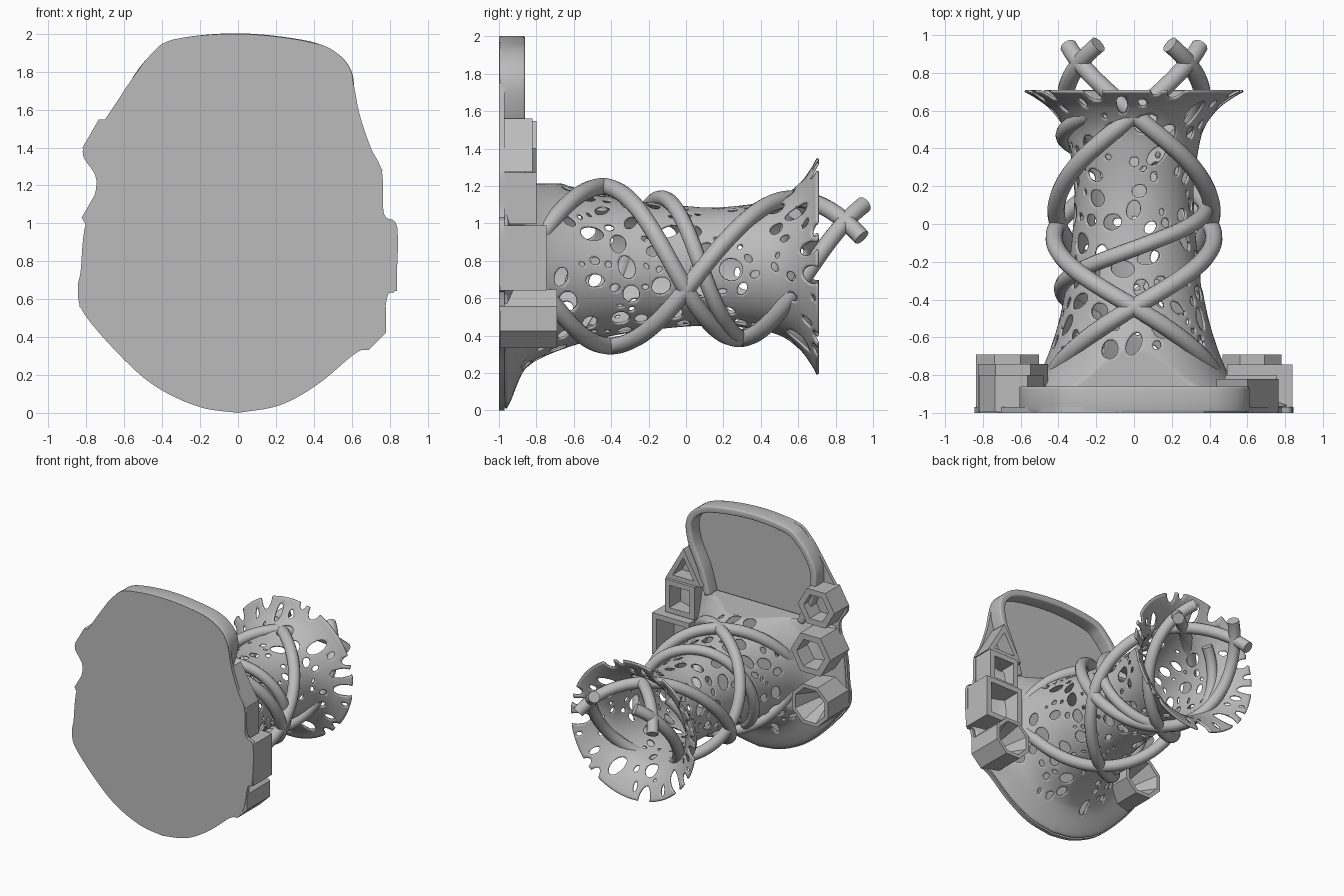
import bpy, bmesh, math, random
from math import sin, cos, pi, radians

cube = bpy.data.objects.get("Cube")
if cube:
    bpy.data.objects.remove(cube)
random.seed(7)

grey = bpy.data.materials.new("plain grey")
grey.use_nodes = True
tone = (0.5, 0.5, 0.5, 1)
grey.diffuse_color = tone
grey.node_tree.nodes["Principled BSDF"].inputs["Base Color"].default_value = tone

AXIS_Z = 0.77
BACK, FLOOR, MOUTH = -1.0, -0.97, 0.71


def add_object(name, data):
    obj = bpy.data.objects.new(name, data)
    bpy.context.collection.objects.link(obj)
    data.materials.append(grey)
    return obj


def smooth(obj, angle=35):
    bpy.ops.object.select_all(action='DESELECT')
    obj.select_set(True)
    bpy.context.view_layer.objects.active = obj
    bpy.ops.object.shade_smooth_by_angle(angle=radians(angle))


def mesh_from(bm, name):
    bmesh.ops.recalc_face_normals(bm, faces=bm.faces)
    me = bpy.data.meshes.new(name)
    bm.to_mesh(me)
    bm.free()
    return add_object(name, me)


def ease(keys, t):
    """Smooth curve through (position, value) keys."""
    k = 0
    while k < len(keys) - 2 and t > keys[k + 1][0]:
        k += 1

    def slope(i):
        a, b = keys[max(i - 1, 0)], keys[min(i + 1, len(keys) - 1)]
        return (b[1] - a[1]) / (b[0] - a[0])
    (x0, y0), (x1, y1) = keys[k], keys[k + 1]
    h = x1 - x0
    s = min(max((t - x0) / h, 0), 1)
    return ((1 + 2 * s) * (1 - s) ** 2 * y0 + s * (1 - s) ** 2 * h * slope(k)
            + s * s * (3 - 2 * s) * y1 + s * s * (s - 1) * h * slope(k + 1))


def smooth_path(points, steps, closed=False):
    keys_x = [(i, p[0]) for i, p in enumerate(points)]
    keys_z = [(i, p[1]) for i, p in enumerate(points)]
    if closed:
        keys_x.append((len(points), points[0][0]))
        keys_z.append((len(points), points[0][1]))
    n = (len(keys_x) - 1) * steps
    return [(ease(keys_x, i / steps), ease(keys_z, i / steps))
            for i in range(n if closed else n + 1)]


# Back plate with its irregular outline
outline = smooth_path([
    (0, 0), (0.22, 0.04), (0.42, 0.15), (0.6, 0.3), (0.74, 0.4), (0.79, 0.62),
    (0.83, 0.66), (0.84, 0.98), (0.77, 1.05), (0.76, 1.27), (0.7, 1.4), (0.64, 1.58),
    (0.6, 1.77), (0.53, 1.88), (0.36, 1.96), (0, 2), (-0.34, 1.97), (-0.46, 1.89),
    (-0.56, 1.76), (-0.7, 1.55), (-0.82, 1.38), (-0.745, 1.22), (-0.81, 0.97),
    (-0.83, 0.75), (-0.845, 0.65), (-0.81, 0.52), (-0.6, 0.28), (-0.42, 0.13), (-0.2, 0.03),
], 5, True)
bm = bmesh.new()
face = bm.faces.new([bm.verts.new((x, BACK, z)) for x, z in outline])
side = bmesh.ops.extrude_face_region(bm, geom=[face])
for v in side["geom"]:
    if isinstance(v, bmesh.types.BMVert):
        v.co.y = FLOOR
smooth(mesh_from(bm, "back_plate"))

# Raised rim around the upper panel
rim_path = smooth_path([(0.41, 1.2), (0.47, 1.4), (0.56, 1.6), (0.58, 1.77), (0.5, 1.88),
                        (0.34, 1.94), (0, 1.975), (-0.32, 1.945), (-0.44, 1.87),
                        (-0.54, 1.74), (-0.58, 1.6), (-0.54, 1.4), (-0.45, 1.2)], 8)
bm = bmesh.new()
rows = [[bm.verts.new((x, y, z)) for x, z in rim_path] for y in (BACK + 0.003, -0.86)]
for i in range(len(rim_path) - 1):
    bm.faces.new((rows[0][i], rows[0][i + 1], rows[1][i + 1], rows[1][i]))
rim = mesh_from(bm, "panel_rim")
wall = rim.modifiers.new("wall", 'SOLIDIFY')
wall.thickness, wall.offset = 0.055, 0
soft = rim.modifiers.new("soft_edge", 'BEVEL')
soft.width, soft.segments = 0.012, 3
smooth(rim)


# Flared tower surface: radius by height along y and by angle from the top
profile = [(-0.98, 0.71), (-0.94, 0.63), (-0.9, 0.57), (-0.8, 0.49), (-0.6, 0.41),
           (-0.4, 0.36), (-0.2, 0.33), (0, 0.31), (0.2, 0.305), (0.4, 0.33),
           (0.52, 0.365), (0.62, 0.44), (0.68, 0.52), (0.71, 0.575)]
edge = sorted((math.atan2(x, z - AXIS_Z) % (2 * pi), math.hypot(x, z - AXIS_Z))
              for x, z in outline)
edge = [(edge[-1][0] - 2 * pi, edge[-1][1])] + edge + [(edge[0][0] + 2 * pi, edge[0][1])]


def plate_radius(a):
    for (a0, r0), (a1, r1) in zip(edge, edge[1:]):
        if a0 <= a <= a1:
            return r0 + (r1 - r0) * (a - a0) / max(a1 - a0, 1e-6)
    return edge[0][1]


def tower_point(a, y):
    r = ease(profile, y)
    w = min(max((-0.86 - y) / 0.11, 0), 1) ** 2
    if w:
        r += w * (0.98 * min(plate_radius(a % (2 * pi)), 0.85) - r)
    z = AXIS_Z + r * cos(a)
    if y < -0.6:
        z = min(z, 1.2)
    return (r * sin(a), y, z)


# Scattered organic openings, large ones first
holes = []
for size, tries in ((0.062, 90), (0.05, 260), (0.038, 500), (0.026, 900), (0.017, 1000)):
    for _ in range(tries):
        a, y = random.uniform(0, 2 * pi), random.uniform(-0.88, 0.74)
        if y < -0.68 and cos(a) > -0.3:
            continue
        r = ease(profile, y)
        if all(math.hypot(((a - b + pi) % (2 * pi) - pi) * r, y - c) > size + s + 0.016
               for b, c, s, *_ in holes):
            holes.append((a, y, size, r, random.uniform(0.55, 0.95), random.uniform(0, pi)))
holes = [h for h in holes if random.random() < 0.8]

# Grid in angle and y, with cells removed and borders pulled onto each opening
NA, NY = 240, 170
step_a, step_y = 2 * pi / NA, (MOUTH - FLOOR) / NY
grid = {(i, j): (i * step_a, FLOOR + j * step_y) for i in range(NA) for j in range(NY + 1)}
removed = set()
for a, y, size, r, squash, turn in holes:
    def local(u, v):
        du, dv = ((u - a + pi) % (2 * pi) - pi) * r, v - y
        return (du * cos(turn) + dv * sin(turn)) / size, \
               (dv * cos(turn) - du * sin(turn)) / (size * squash)
    ci, cj = int(a / step_a), int((y - FLOOR) / step_y)
    span_i, span_j = int(size / r / step_a) + 2, int(size / step_y) + 2
    cut = {(i % NA, j) for i in range(ci - span_i, ci + span_i + 1)
           for j in range(max(cj - span_j, 0), min(cj + span_j + 1, NY))
           if math.hypot(*local((i + 0.5) * step_a, FLOOR + (j + 0.5) * step_y)) < 1}
    removed |= cut
    for key in {((i + p) % NA, j + q) for i, j in cut for p in (0, 1) for q in (0, 1)}:
        around = [((key[0] - p) % NA, key[1] - q) for p in (0, 1) for q in (0, 1)]
        if all(c in cut for c in around):
            continue
        u, v = grid[key]
        d = max(math.hypot(*local(u, v)), 0.3)
        du = (u - a + pi) % (2 * pi) - pi
        grid[key] = (a + du / d, min(y + (v - y) / d, MOUTH))
bm = bmesh.new()
vert = {k: bm.verts.new(tower_point(*p)) for k, p in grid.items()}
for i in range(NA):
    for j in range(NY):
        if (i, j) not in removed:
            n = (i + 1) % NA
            bm.faces.new((vert[i, j], vert[n, j], vert[n, j + 1], vert[i, j + 1]))
bmesh.ops.delete(bm, geom=[v for v in bm.verts if not v.link_faces], context='VERTS')
tower = mesh_from(bm, "perforated_tower")
smooth(tower)
shell = tower.modifiers.new("shell", 'SOLIDIFY')
shell.thickness, shell.offset = 0.012, -1


# Tubes winding around the tower
def winding_tube(name, turns, reach, mirror=1, thick=0.046):
    curve = bpy.data.curves.new(name, 'CURVE')
    curve.dimensions = '3D'
    curve.bevel_depth, curve.bevel_resolution = thick, 4
    curve.use_fill_caps = True
    line = curve.splines.new('POLY')
    count = 110
    line.points.add(count)
    for i, p in enumerate(line.points):
        y = turns[0][0] + (turns[-1][0] - turns[0][0]) * i / count
        a, r = radians(ease(turns, y)), ease(reach, y)
        p.co = (mirror * r * sin(a), y, AXIS_Z + r * cos(a), 1)
    add_object(name, curve)


reach = [(-0.85, 0.45), (-0.4, 0.425), (0, 0.42), (0.3, 0.385), (0.6, 0.36), (0.96, 0.38)]
upper_turn = [(-0.85, -82), (-0.72, -58), (-0.44, 0), (0, 107), (0.3, 180), (0.7, 277), (0.95, 330)]
lower_turn = [(-0.8, -260), (-0.68, -238), (-0.4, -180), (0, -107), (0.3, -54), (0.58, 0), (0.94, 66)]
for label, m in (("left", 1), ("right", -1)):
    winding_tube(label + "_upper_tube", upper_turn, reach, m)
    winding_tube(label + "_lower_tube", lower_turn, reach, m)
winding_tube("middle_tube", [(-0.5, -150), (-0.35, -95), (-0.13, 0), (0.08, 90), (0.3, 180),
                             (0.47, 270), (0.58, 320)],
             [(-0.5, 0.4), (-0.13, 0.365), (0.1, 0.38), (0.6, 0.37)], thick=0.042)


# Side holders: prisms with a recessed pocket
def holder(name, x, z, radius, sides, top, turn=0.0, inner=0.68, base=0.66, floor=-0.94):
    bm = bmesh.new()

    def ring(scale, y):
        return [bm.verts.new((x + radius * scale * sin(turn + 2 * pi * k / sides), y,
                              z + radius * scale * cos(turn + 2 * pi * k / sides)))
                for k in range(sides)]
    rings = [ring(1, BACK + 0.005), ring(1, top), ring(inner, top), ring(base, floor)]
    for lo, hi in zip(rings, rings[1:]):
        for k in range(sides):
            n = (k + 1) % sides
            bm.faces.new((lo[k], lo[n], hi[n], hi[k]))
    bm.faces.new(rings[0])
    bm.faces.new(rings[-1])
    mesh_from(bm, name)


holder("left_triangle_holder", 0.6, 1.37, 0.19, 3, -0.82, inner=0.6, base=0.6)
holder("left_upper_square_holder", 0.62, 1.135, 0.195, 4, -0.8, pi / 4)
holder("left_lower_square_holder", 0.665, 0.815, 0.245, 4, -0.745, pi / 4, 0.75, 0.6)
holder("left_funnel_holder", 0.625, 0.49, 0.17, 8, -0.69, pi / 8, 0.82, 0.25)
holder("right_upper_hexagon_holder", -0.65, 1.4, 0.17, 6, -0.8, pi / 6)
holder("right_middle_hexagon_holder", -0.64, 1.03, 0.185, 6, -0.74, pi / 6, 0.7)
holder("right_funnel_holder", -0.67, 0.63, 0.18, 8, -0.69, pi / 8, 0.82, 0.25)
